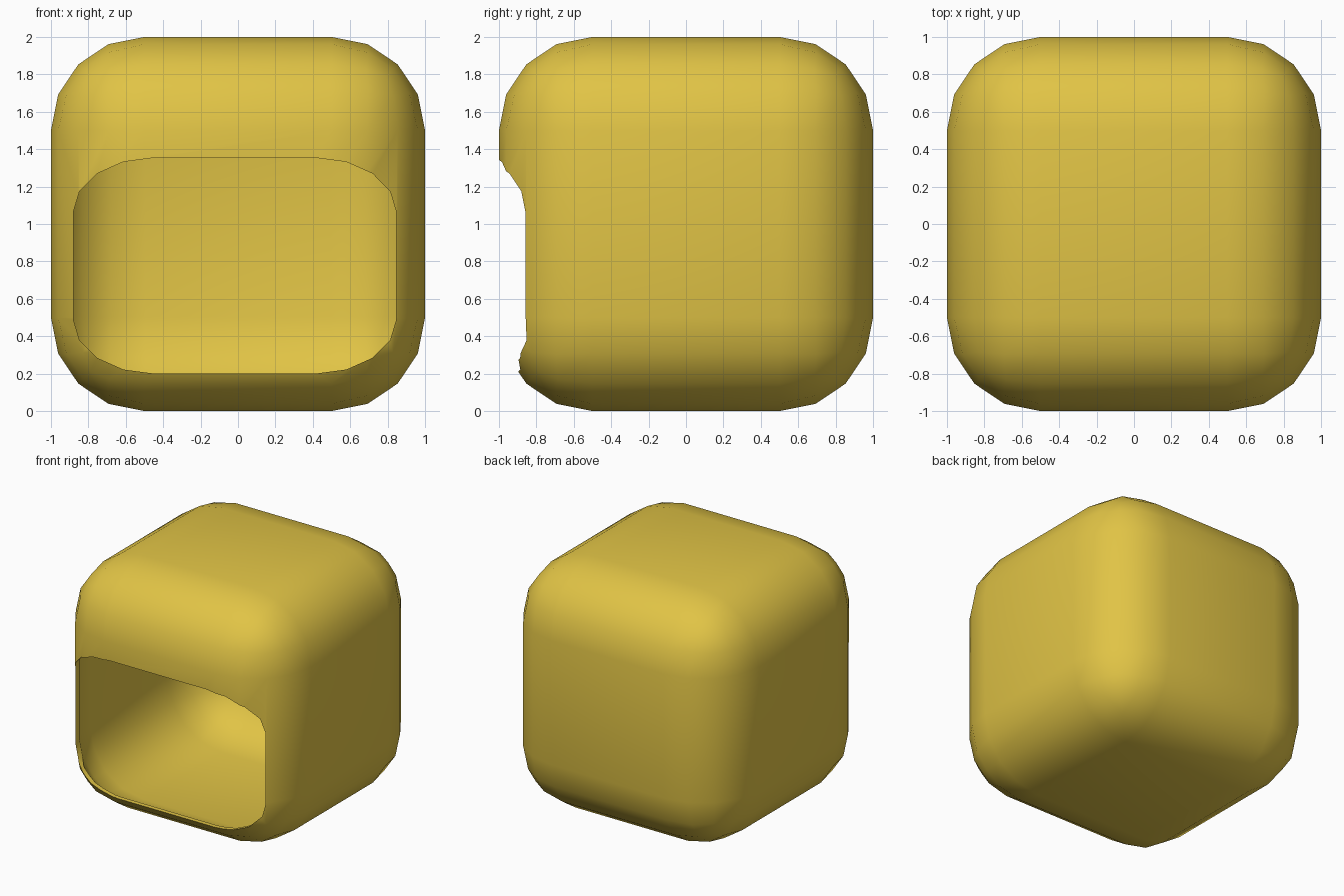
import bpy, bmesh

if "Cube" in bpy.data.objects:
    bpy.data.objects.remove(bpy.data.objects["Cube"])


def rounded_cube(name, location=(0, 0, 0), scale=(1, 1, 1)):
    bm = bmesh.new()
    bmesh.ops.create_cube(bm, size=2)
    bmesh.ops.bevel(bm, geom=bm.edges[:], offset=0.5, segments=4,
                    profile=0.5, affect='EDGES')
    bmesh.ops.scale(bm, vec=scale, verts=bm.verts)
    bmesh.ops.translate(bm, vec=location, verts=bm.verts)
    bmesh.ops.recalc_face_normals(bm, faces=bm.faces)
    mesh = bpy.data.meshes.new(name)
    bm.to_mesh(mesh)
    bm.free()
    obj = bpy.data.objects.new(name, mesh)
    bpy.context.collection.objects.link(obj)
    return obj


# Thin-walled rounded shell
shell = rounded_cube("shell", (0, 0, 1))
mat = bpy.data.materials.new("yellow")
mat.diffuse_color = (0.75, 0.55, 0.06, 1)
mat.use_nodes = True
mat.node_tree.nodes["Principled BSDF"].inputs["Base Color"].default_value = mat.diffuse_color
shell.data.materials.append(mat)

# Front opening, a squashed copy of the same rounded cube
cutter = rounded_cube("opening_cutter", (-0.017, -1.0, 0.777), (0.863, 0.86, 0.577))
cutter.hide_render = True

solid = shell.modifiers.new("wall", 'SOLIDIFY')
solid.thickness = 0.03
solid.offset = -1
solid.use_even_offset = True
cut = shell.modifiers.new("opening", 'BOOLEAN')
cut.operation = 'DIFFERENCE'
cut.solver = 'EXACT'
cut.object = cutter

# Bake the opening, then smooth while keeping the rim sharp
bpy.ops.object.select_all(action='DESELECT')
shell.select_set(True)
bpy.context.view_layer.objects.active = shell
for name in ("wall", "opening"):
    bpy.ops.object.modifier_apply(modifier=name)
bpy.data.objects.remove(cutter, do_unlink=True)
bpy.ops.object.shade_smooth_by_angle()
